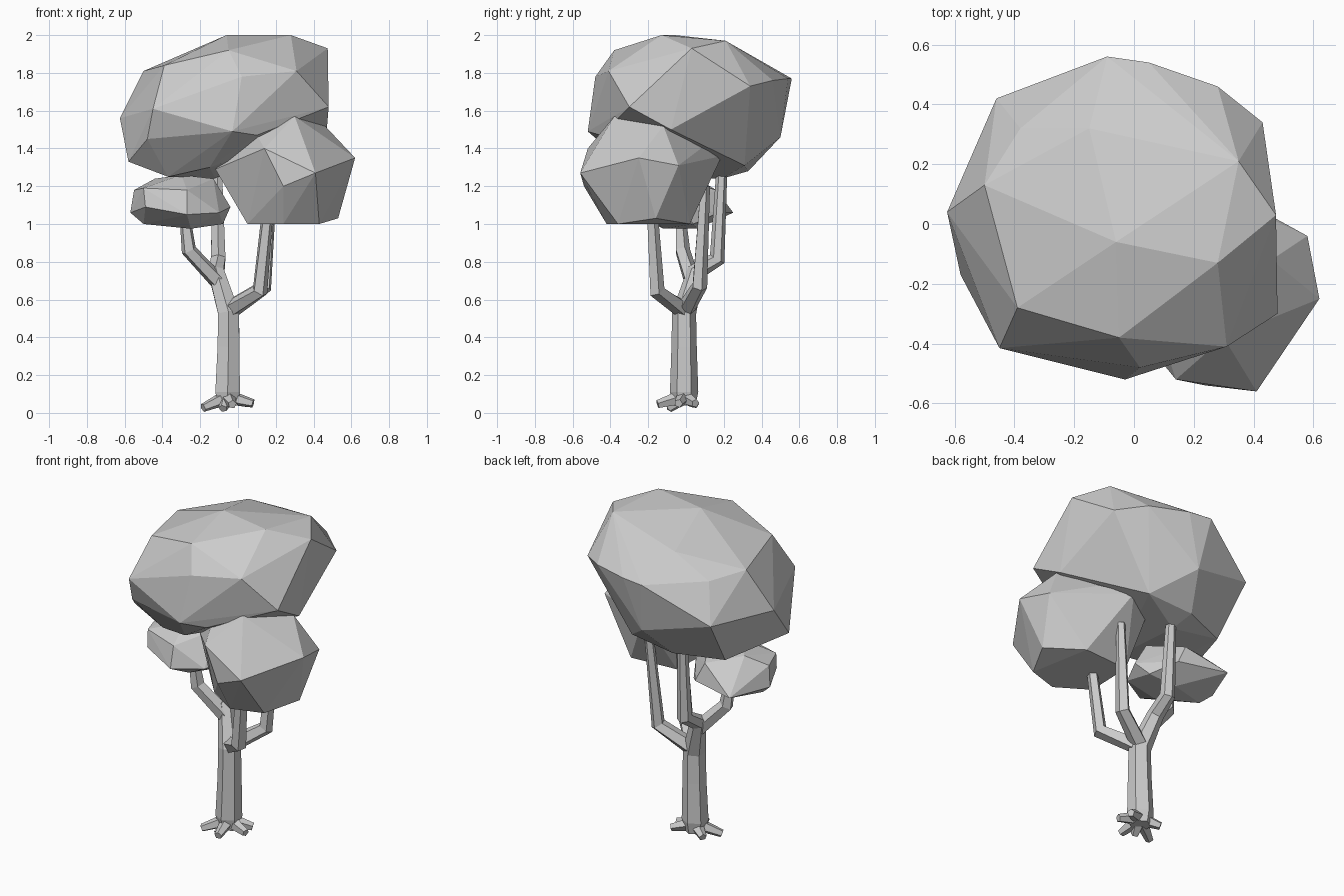
import bpy, bmesh, math
from mathutils import Vector


def finish(bm, name):
    bmesh.ops.recalc_face_normals(bm, faces=bm.faces)
    mesh = bpy.data.meshes.new(name)
    bm.to_mesh(mesh)
    bm.free()
    ob = bpy.data.objects.new(name, mesh)
    bpy.context.collection.objects.link(ob)
    return ob


def clump(name, points):
    """Faceted foliage: convex hull around a few key points."""
    bm = bmesh.new()
    for p in points:
        bm.verts.new(p)
    bmesh.ops.convex_hull(bm, input=bm.verts)
    loose = [v for v in bm.verts if not v.link_faces]
    bmesh.ops.delete(bm, geom=loose, context='VERTS')
    bmesh.ops.dissolve_limit(bm, angle_limit=math.radians(3),
                             verts=bm.verts, edges=bm.edges)
    return finish(bm, name)


def limb(name, path, radii, sides=5):
    """Tapered low-poly tube along a path."""
    bm = bmesh.new()
    pts = [Vector(p) for p in path]
    rings = []
    for i, p in enumerate(pts):
        t = Vector()
        if i > 0:
            t += (p - pts[i - 1]).normalized()
        if i < len(pts) - 1:
            t += (pts[i + 1] - p).normalized()
        t.normalize()
        u = Vector((0, 1, 0)) - t * t.y
        if u.length < 0.3:
            u = Vector((1, 0, 0)) - t * t.x
        u.normalize()
        w = t.cross(u)
        rings.append([bm.verts.new(p + radii[i] * (u * math.cos(a) + w * math.sin(a)))
                      for a in (2 * math.pi * k / sides for k in range(sides))])
    for a, b in zip(rings, rings[1:]):
        for k in range(sides):
            j = (k + 1) % sides
            bm.faces.new((a[k], a[j], b[j], b[k]))
    bm.faces.new(rings[0])
    bm.faces.new(rings[-1])
    return finish(bm, name)


# Large upper crown
clump("crown_foliage", [
    (-.06, -.06, 2.0), (.28, -.13, 2.0), (.475, .03, 1.93), (.35, .21, 1.97),
    (-.39, -.28, 1.84), (-.5, .13, 1.81), (-.05, -.38, 1.92), (.31, -.41, 1.81),
    (-.15, .32, 1.9), (-.38, .32, 1.78), (-.09, .56, 1.77), (.05, .54, 1.77),
    (.28, .46, 1.76), (.43, .34, 1.73), (.48, -.3, 1.62), (-.625, .04, 1.56),
    (-.45, -.415, 1.61), (-.03, -.52, 1.49), (.02, -.48, 1.78), (-.58, -.17, 1.33),
    (-.46, .42, 1.56), (-.05, .5, 1.46), (-.48, -.34, 1.45), (-.37, -.2, 1.25),
    (-.15, -.3, 1.3), (-.42, .22, 1.27), (-.14, .33, 1.28), (.15, .31, 1.31),
    (-.12, .19, 1.24), (.47, -.08, 1.5), (.1, -.45, 1.47)])

# Lower right clump
clump("right_foliage", [
    (.46, -.12, 1.52), (.3, -.38, 1.57), (.62, -.25, 1.35), (.58, -.04, 1.31),
    (.53, -.16, 1.03), (.43, -.36, 1.0), (.41, -.56, 1.27), (.14, -.52, 1.4),
    (.24, -.54, 1.2), (.24, -.42, 1.0), (.05, -.3, 1.0), (.06, 0, 1.0),
    (.36, .02, 1.0), (-.12, -.2, 1.29), (.16, .19, 1.36), (.32, .08, 1.4),
    (0, .1, 1.3), (.1, -.4, 1.47)])

# Small left clump
clump("left_foliage", [
    (-.57, 0, 1.06), (-.55, -.02, 1.18), (-.44, .06, 1.24), (-.3, -.08, 1.26),
    (-.13, -.05, 1.24), (-.04, -.04, 1.09), (-.08, .04, 1.0), (-.25, -.12, .975),
    (-.25, .06, .975), (-.5, -.03, 1.0), (-.5, -.16, 1.19), (-.49, -.18, 1.09),
    (-.27, -.27, 1.05), (-.27, -.24, 1.18), (-.1, -.18, 1.06),
    (-.18, .17, 1.06), (-.24, .16, 1.18), (-.47, .25, 1.06)])

# Trunk running on into the tall left limb
limb("trunk", [(-.055, -.01, .04), (-.055, -.01, .11), (-.05, -.01, .35), (-.05, -.01, .53),
               (-.115, .05, .745), (-.105, .165, .815), (-.11, .19, 1.29)],
     [.06, .075, .067, .064, .048, .044, .029], 6)

# Branches
limb("left_branch", [(-.11, .03, .7), (-.26, -.02, .86), (-.28, -.03, 1.03)], [.045, .042, .03])
limb("front_right_branch", [(-.04, -.01, .545), (.115, -.155, .645), (.155, -.18, 1.05)],
     [.05, .044, .032])
limb("back_right_branch", [(-.04, 0, .55), (.14, .07, .67), (.18, .1, 1.2)],
     [.05, .043, .027])

# Roots flaring out of the trunk base
for i, tip in enumerate([(-.185, -.085, .027), (-.03, -.15, .045), (.08, -.04, .05),
                         (.065, .05, .05), (-.15, .05, .045), (-.08, -.09, .023)]):
    limb(f"root_{i + 1}", [(-.055, -.01, .085), tip], [.042, .023], 5)
